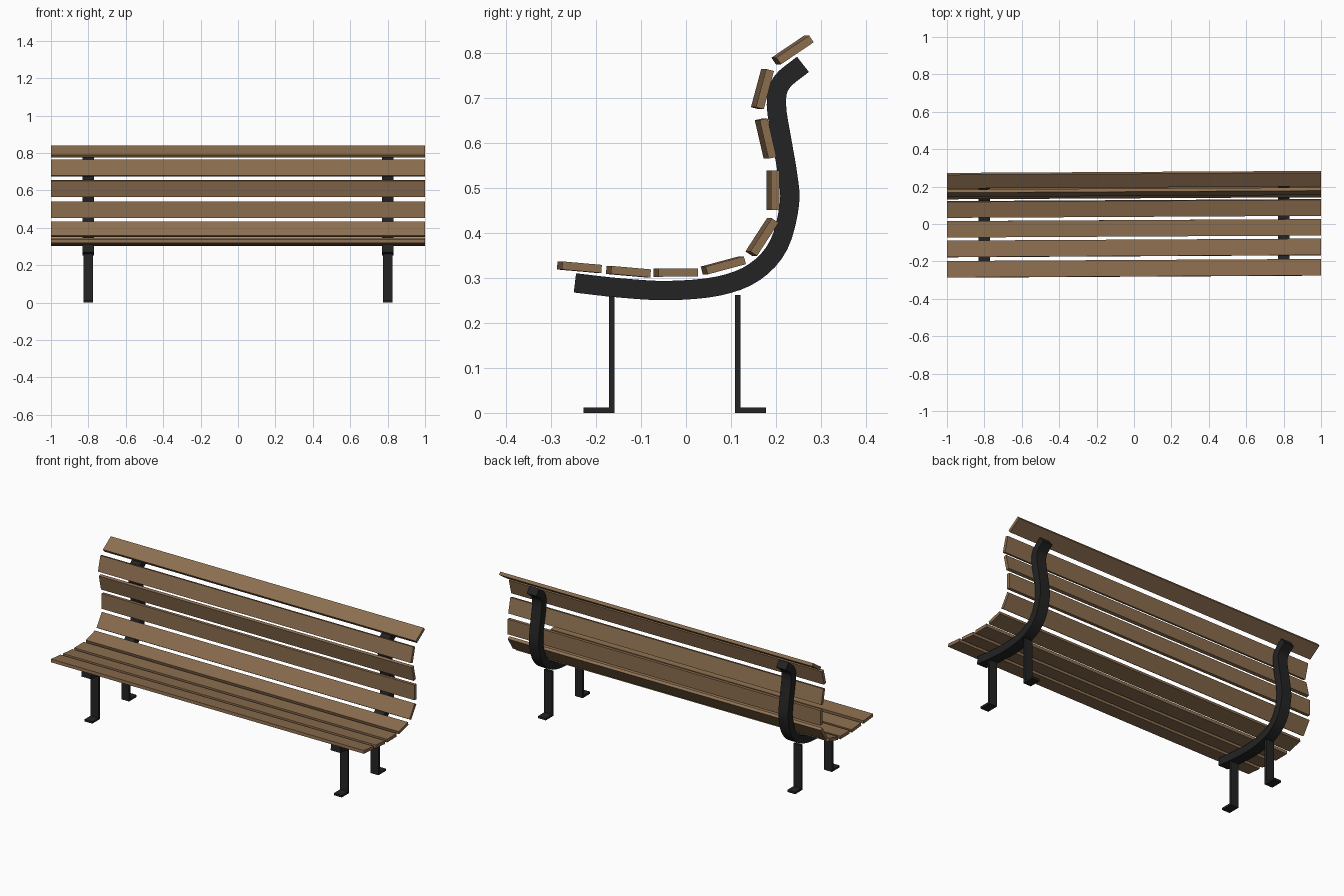
import bpy, bmesh, math
from mathutils import Vector, Matrix

if "Cube" in bpy.data.objects:
    bpy.data.objects.remove(bpy.data.objects["Cube"])


def material(name, rgb):
    m = bpy.data.materials.new(name)
    m.diffuse_color = (*rgb, 1)
    m.use_nodes = True
    m.node_tree.nodes["Principled BSDF"].inputs["Base Color"].default_value = m.diffuse_color
    return m


wood = material("brown wood", (0.26, 0.155, 0.078))
iron = material("black iron", (0.017, 0.017, 0.017))


def finish(name, bm, mat):
    bmesh.ops.recalc_face_normals(bm, faces=bm.faces[:])
    me = bpy.data.meshes.new(name)
    bm.to_mesh(me)
    bm.free()
    me.materials.append(mat)
    ob = bpy.data.objects.new(name, me)
    bpy.context.collection.objects.link(ob)
    return ob


def box(name, size, matrix, mat):
    bm = bmesh.new()
    bmesh.ops.create_cube(bm, size=1, matrix=matrix @ Matrix.Diagonal((*size, 1)))
    return finish(name, bm, mat)


def extrude_profile(name, outline, x, width, mat):
    """Extrude a (y, z) outline along x, centred on x."""
    bm = bmesh.new()
    verts = [bm.verts.new((x - width / 2, y, z)) for y, z in outline]
    face = bm.faces.new(verts)
    new = bmesh.ops.extrude_face_region(bm, geom=[face])["geom"]
    bmesh.ops.translate(bm, vec=(width, 0, 0),
                        verts=[v for v in new if isinstance(v, bmesh.types.BMVert)])
    return finish(name, bm, mat)


def smooth_path(points, steps):
    """Catmull-Rom curve through the points."""
    p = [Vector(q) for q in points]
    p = [2 * p[0] - p[1]] + p + [2 * p[-1] - p[-2]]
    out = []
    for i in range(1, len(p) - 2):
        a, b, c, d = p[i - 1:i + 3]
        for k in range(steps):
            t = k / steps
            out.append(0.5 * (2 * b + (c - a) * t + (2 * a - 5 * b + 4 * c - d) * t * t
                              + (3 * b - a - 3 * c + d) * t ** 3))
    return out + [p[-2]]


# Slats: y, z of the centre and tilt in degrees, seat front to backrest top
slats = [(-0.237, 0.324, -5), (-0.128, 0.314, -5), (-0.023, 0.312, 0.5),
         (0.083, 0.328, 15), (0.169, 0.391, 57), (0.193, 0.495, 90),
         (0.177, 0.610, 103), (0.170, 0.720, 75), (0.237, 0.807, 34)]
yaw = Matrix.Rotation(0.0055, 4, 'Z')
for i, (y, z, tilt) in enumerate(slats):
    part = "seat_slat" if i < 4 else "back_slat"
    m = Matrix.Translation((0, y, z)) @ yaw @ Matrix.Rotation(math.radians(tilt), 4, 'X')
    box(f"{part}_{i + 1}", (2.0, 0.088, 0.018), m, wood)

# Curved support: centre line in (y, z), thickened into a flat bar outline
path = smooth_path([(-0.247, 0.289), (-0.148, 0.278), (-0.04, 0.272), (0.072, 0.282),
                    (0.152, 0.313), (0.206, 0.373), (0.230, 0.464), (0.226, 0.529),
                    (0.214, 0.600), (0.201, 0.685), (0.212, 0.734), (0.260, 0.775)], 4)
half = 0.0215
left, right = [], []
for i, p in enumerate(path):
    t = (path[min(i + 1, len(path) - 1)] - path[max(i - 1, 0)]).normalized()
    n = Vector((-t.y, t.x)) * half
    left.append(p + n)
    right.append(p - n)


def support_bar(name, x, width):
    bm = bmesh.new()
    rings = [[bm.verts.new((x + s * width / 2, q.x, q.y))
              for s, q in ((-1, a), (1, a), (1, b), (-1, b))] for a, b in zip(left, right)]
    for r0, r1 in zip(rings, rings[1:]):
        for k in range(4):
            j = (k + 1) % 4
            bm.faces.new((r0[k], r0[j], r1[j], r1[k]))
    bm.faces.new(rings[0])
    bm.faces.new(rings[-1])
    ob = finish(name, bm, iron)
    bpy.ops.object.select_all(action='DESELECT')
    bpy.context.view_layer.objects.active = ob
    ob.select_set(True)
    bpy.ops.object.shade_smooth_by_angle(angle=math.radians(35))


# Supports and L-shaped legs, front feet pointing forward and rear feet backward
for side, x in (("left", -0.8), ("right", 0.8)):
    support_bar(f"{side}_support", x, 0.062)
    for part, y, d in (("front", -0.159, -1), ("rear", 0.109, 1)):
        leg = [(0, 0), (0.069, 0), (0.069, 0.012), (0.012, 0.012), (0.012, 0.262), (0, 0.262)]
        extrude_profile(f"{side}_{part}_leg", [(y + d * a, z) for a, z in leg], x, 0.05, iron)
